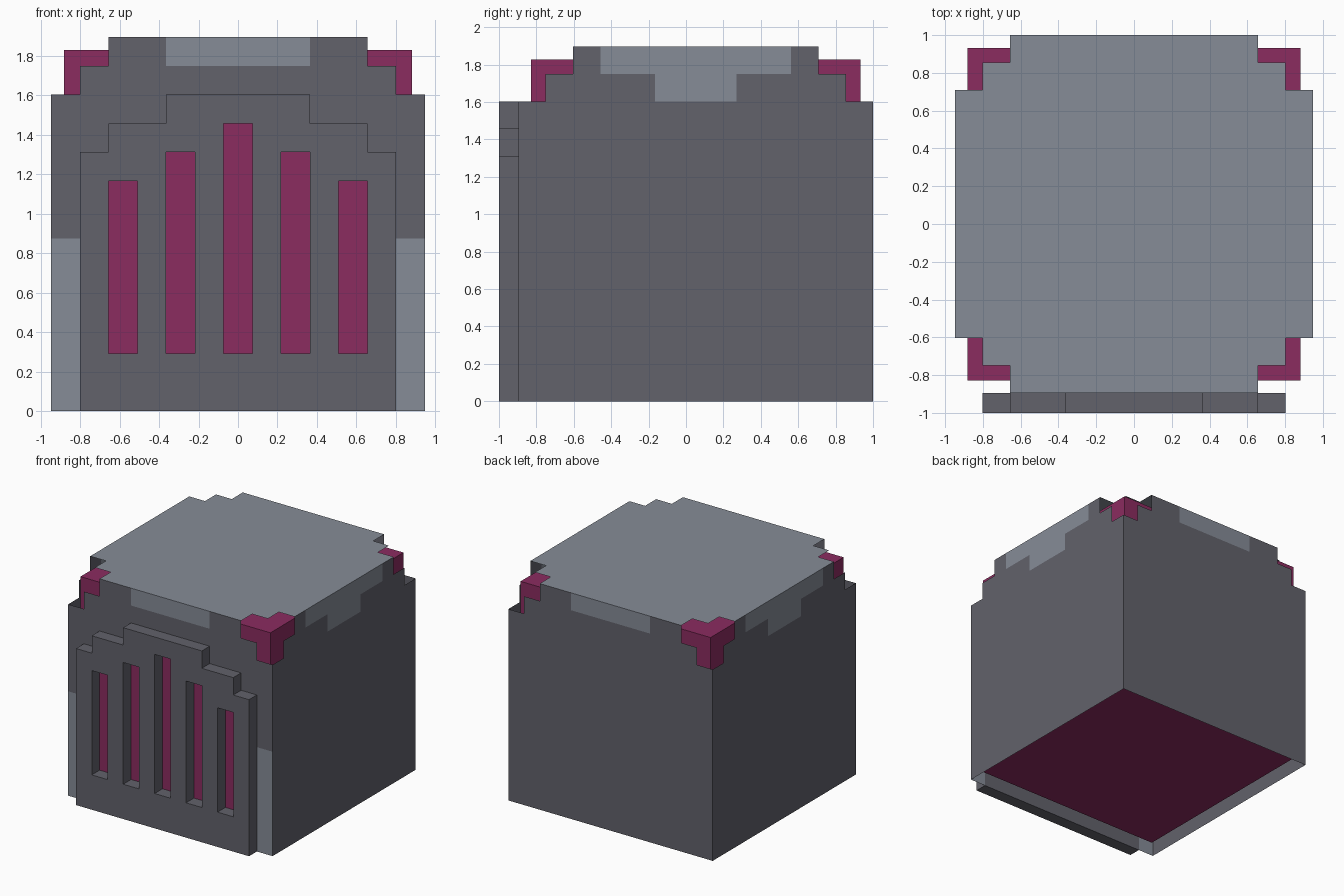
import bpy
import bmesh
from math import radians
from mathutils import Matrix, Vector

cube = bpy.data.objects.get("Cube")
if cube:
    bpy.data.objects.remove(cube, do_unlink=True)

N = 13                      # cells along each side of the shell
P = 7 / 48                  # size of one cell
HALF = N * P / 2
CENTRE = Vector((0, 1 - HALF, HALF))
INSET = 0.067
DARK, LIGHT, MAGENTA = range(3)


def make_material(name, rgb):
    mat = bpy.data.materials.new(name)
    mat.use_nodes = True
    mat.diffuse_color = (*rgb, 1)
    mat.node_tree.nodes["Principled BSDF"].inputs["Base Color"].default_value = (*rgb, 1)
    return mat


MATERIALS = [
    make_material("dark grey", (0.122, 0.122, 0.147)),
    make_material("light grey", (0.238, 0.262, 0.309)),
    make_material("magenta", (0.258, 0.025, 0.117)),
]


def finish(name, bm):
    mesh = bpy.data.meshes.new(name)
    bm.to_mesh(mesh)
    bm.free()
    for mat in MATERIALS:
        mesh.materials.append(mat)
    obj = bpy.data.objects.new(name, mesh)
    bpy.context.collection.objects.link(obj)
    return obj


def cell_panel(keep, colour):
    """Square sheet of cells; column and row run from -6 to 6."""
    bm = bmesh.new()
    bmesh.ops.create_grid(bm, x_segments=N, y_segments=N, size=HALF)
    unwanted = []
    for face in bm.faces:
        c = face.calc_center_median()
        col, row = round(c.x / P), round(c.y / P)
        if keep(col, row):
            face.material_index = colour(col, row)
        else:
            unwanted.append(face)
    bmesh.ops.delete(bm, geom=unwanted, context="FACES")
    return bm


def wall_matrix(angle, distance=HALF):
    return (Matrix.Translation(CENTRE) @ Matrix.Rotation(radians(angle), 4, "Z")
            @ Matrix.Translation((0, -distance, 0)) @ Matrix.Rotation(radians(90), 4, "X"))


# Shapes and colour rules
def wall_shape(col, row):
    return (6 - abs(col)) + (6 - row) >= 2


def lid_shape(col, row):
    return wall_shape(col, abs(row))


def is_slot(col, row):
    return col % 2 == 0 and abs(col) <= 4 and 2 <= row + 6 < 10 - abs(col) // 2


def back_colour(col, row):
    return LIGHT if row == 6 and abs(col) <= 2 else DARK


def front_colour(col, row):
    if is_slot(col, row):
        return MAGENTA
    if abs(col) == 6 and row < 0:
        return LIGHT
    return back_colour(col, row)


def side_colour(col, row):
    stepped = (row == 6 and abs(col) <= 3) or (row == 5 and abs(col) <= 1)
    return LIGHT if stepped else DARK


def plate_shape(col, row):
    a = abs(col)
    height = 11 if a <= 2 else 10 if a <= 4 else 9
    return a <= 5 and row + 6 < height and not is_slot(col, row)


# Shell walls, open underneath
for name, angle, colour in (("front_wall", 0, front_colour), ("left_wall", 90, side_colour),
                            ("back_wall", 180, back_colour), ("right_wall", 270, side_colour)):
    panel = cell_panel(wall_shape, colour)
    panel.transform(wall_matrix(angle))
    finish(name, panel)

# Shell lid
lid = cell_panel(lid_shape, lambda col, row: LIGHT)
lid.transform(Matrix.Translation(CENTRE + Vector((0, 0, HALF))))
finish("lid", lid)

# Raised stepped face plate with slots
plate = cell_panel(plate_shape, lambda col, row: DARK)
plate_depth = 2 - N * P
plate.transform(wall_matrix(0, HALF + plate_depth))
rim = bmesh.ops.extrude_edge_only(plate, edges=[e for e in plate.edges if e.is_boundary])
rim_verts = [v for v in rim["geom"] if isinstance(v, bmesh.types.BMVert)]
bmesh.ops.translate(plate, verts=rim_verts, vec=(0, plate_depth, 0))
bmesh.ops.recalc_face_normals(plate, faces=plate.faces)
finish("face_plate", plate)

# Inner block showing at the notched corners and underneath
core = bmesh.new()
bmesh.ops.create_cube(core, size=2 * (HALF - INSET), matrix=Matrix.Translation(CENTRE))
for face in core.faces:
    face.material_index = MAGENTA
finish("inner_block", core)
